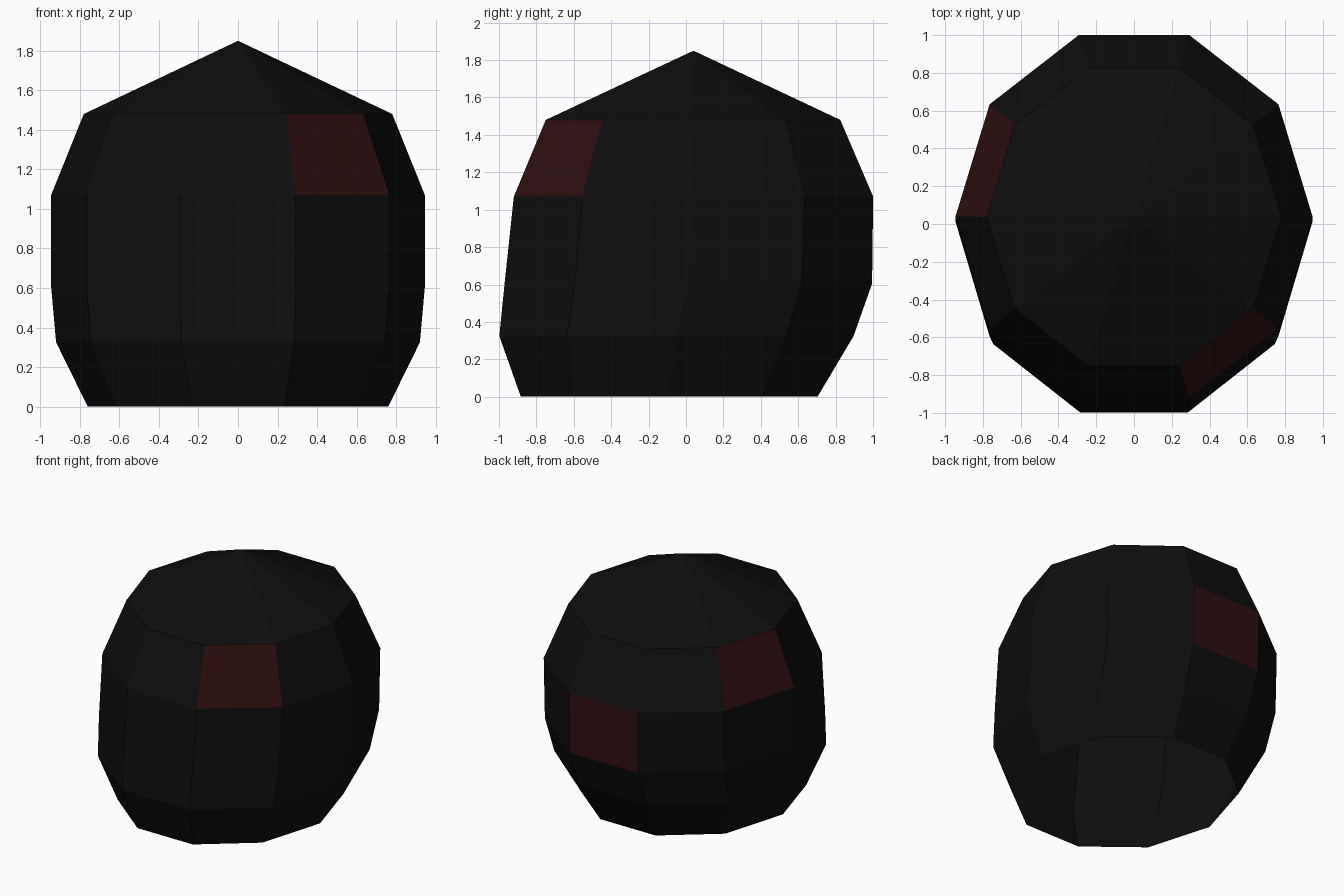
import bpy
import bmesh
from math import radians, cos, sin

cube = bpy.data.objects.get("Cube")
if cube:
    bpy.data.objects.remove(cube, do_unlink=True)


def make_material(name, colour):
    mat = bpy.data.materials.new(name)
    mat.use_nodes = True
    mat.diffuse_color = (*colour, 1)
    bsdf = next(n for n in mat.node_tree.nodes if n.type == 'BSDF_PRINCIPLED')
    bsdf.inputs["Base Color"].default_value = (*colour, 1)
    return mat


SIDES = 10
STEP = 360 / SIDES

# Profile of the shell: height, x radius, y radius, y centre
PROFILE = [
    (0.0, 0.76, 0.834, -0.09),
    (0.325, 0.92, 0.996, -0.051),
    (0.605, 0.945, 1.033, 0.0125),
    (1.07, 0.945, 1.01, 0.04),
    (1.48, 0.78, 0.828, 0.0375),
]
APEX = (0, 0.04, 1.85)

# Red panels as (band, side); side zero faces the front
RED_PANELS = {(3, 1), (2, 5), (3, 7)}

bm = bmesh.new()
rings = []
for z, rx, ry, cy in PROFILE:
    angles = [radians(-90 + STEP * (i - 0.5)) for i in range(SIDES)]
    rings.append([bm.verts.new((rx * cos(a), cy + ry * sin(a), z)) for a in angles])

# Wall bands, open at the base
for band, (low, high) in enumerate(zip(rings, rings[1:])):
    for i in range(SIDES):
        k = (i + 1) % SIDES
        face = bm.faces.new((low[i], low[k], high[k], high[i]))
        face.material_index = int((band, i) in RED_PANELS)

# Pointed roof
tip = bm.verts.new(APEX)
for i in range(SIDES):
    bm.faces.new((rings[-1][i], rings[-1][(i + 1) % SIDES], tip))

mesh = bpy.data.meshes.new("faceted_shell")
bm.to_mesh(mesh)
bm.free()
mesh.materials.append(make_material("near black", (0.0045, 0.0045, 0.0045)))
mesh.materials.append(make_material("dark red", (0.03, 0.0045, 0.005)))
shell = bpy.data.objects.new("faceted_shell", mesh)
bpy.context.scene.collection.objects.link(shell)
